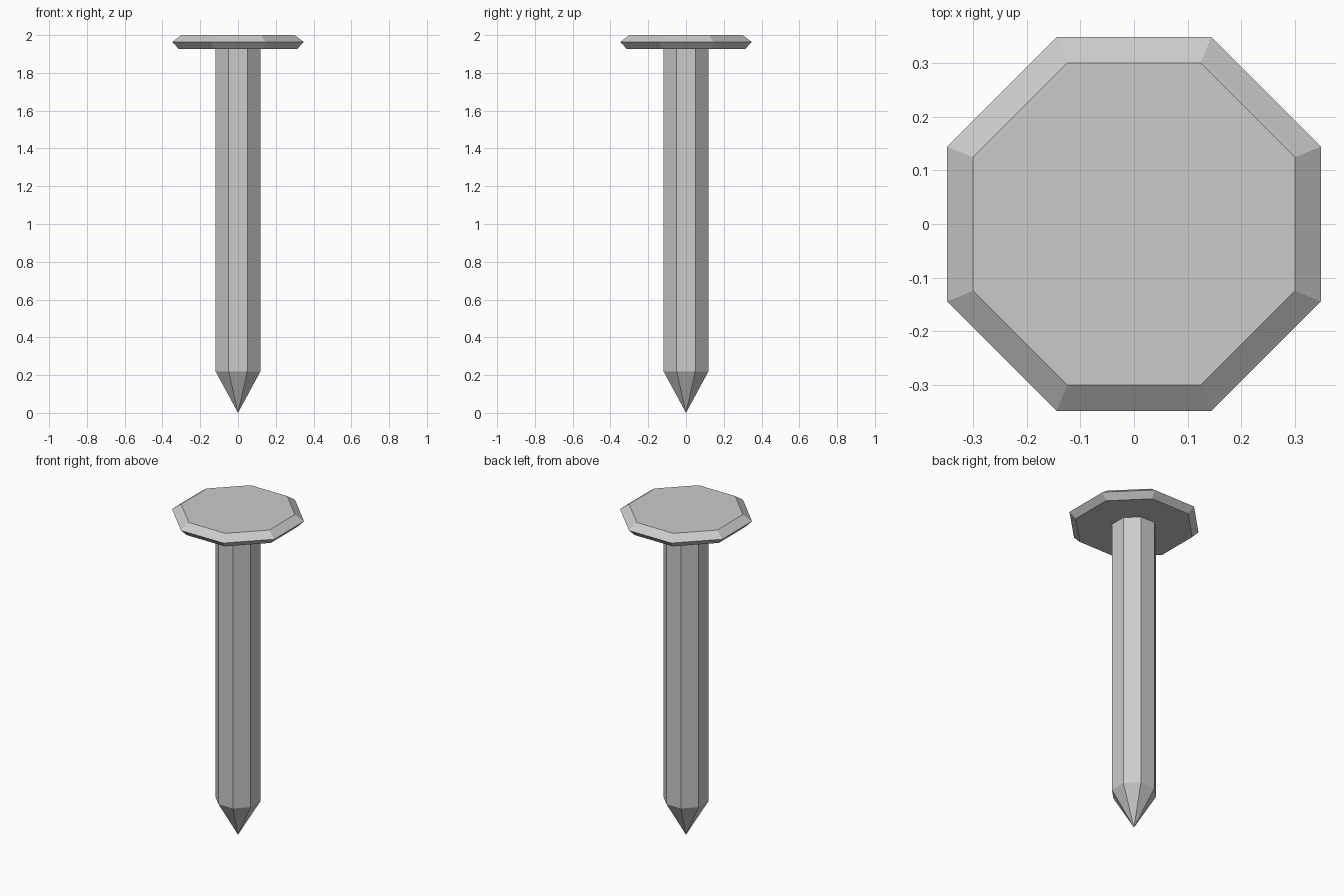
import bpy, bmesh
from math import cos, sin, pi

if "Cube" in bpy.data.objects:
    bpy.data.objects.remove(bpy.data.objects["Cube"])

SIDES = 8
TO_CORNER = 1 / cos(pi / SIDES)   # flat-to-centre distance -> corner radius


def lathe(name, tip_z, profile):
    """Faceted solid: a point at tip_z, then (half width, z) rings, capped on top."""
    bm = bmesh.new()
    tip = bm.verts.new((0, 0, tip_z))
    rings = []
    for half, z in profile:
        r = half * TO_CORNER
        angles = [(i + 0.5) * 2 * pi / SIDES for i in range(SIDES)]
        rings.append([bm.verts.new((r * cos(a), r * sin(a), z)) for a in angles])
    for i in range(SIDES):
        j = (i + 1) % SIDES
        bm.faces.new((tip, rings[0][j], rings[0][i]))
        for low, high in zip(rings, rings[1:]):
            bm.faces.new((low[i], low[j], high[j], high[i]))
    bm.faces.new(rings[-1])
    bmesh.ops.recalc_face_normals(bm, faces=bm.faces)
    mesh = bpy.data.meshes.new(name)
    bm.to_mesh(mesh)
    bm.free()
    obj = bpy.data.objects.new(name, mesh)
    bpy.context.collection.objects.link(obj)
    return obj


# Nail: pointed tip, straight shank, wide head bevelled above and below
shank = [(0.119, 0.22), (0.119, 1.927)]
head = [(0.314, 1.927), (0.348, 1.964), (0.30, 2.0)]
lathe("nail", 0.0, shank + head)
